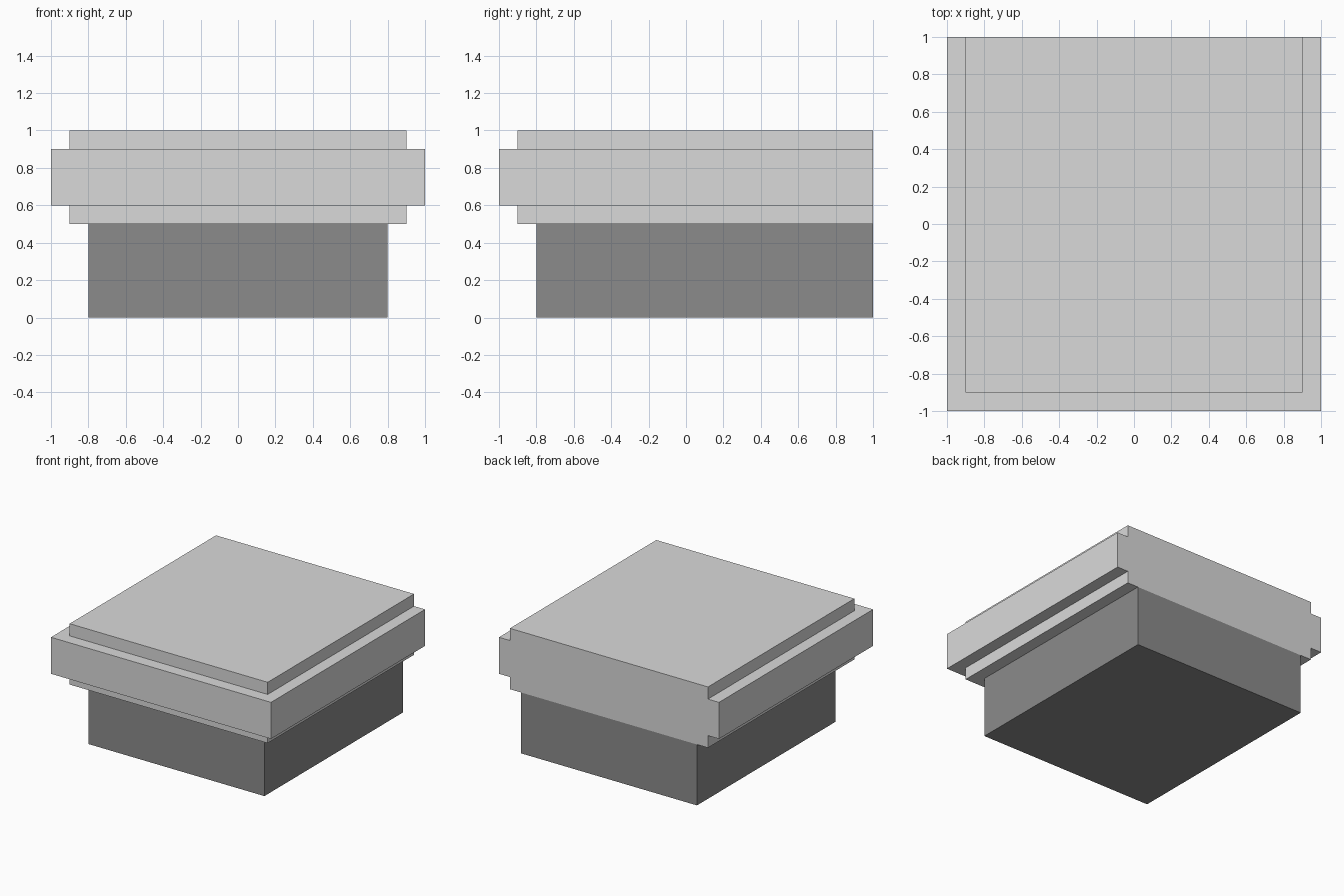
import bpy
import bmesh

if "Cube" in bpy.data.objects:
    bpy.data.objects.remove(bpy.data.objects["Cube"])

BACK = 1.0  # every layer is flush with this plane at the back


def material(name, value):
    m = bpy.data.materials.new(name)
    m.diffuse_color = (value, value, value, 1.0)
    m.use_nodes = True
    m.node_tree.nodes["Principled BSDF"].inputs["Base Color"].default_value = m.diffuse_color
    return m


def loft(name, steps, mat, cap_top=True):
    """Stack rectangular rings given as (half width, height); back stays flush."""
    bm = bmesh.new()
    rings = []
    for w, z in steps:
        rings.append([bm.verts.new(p) for p in
                      ((-w, -w, z), (w, -w, z), (w, BACK, z), (-w, BACK, z))])
    for (w0, z0), (w1, z1), a, b in zip(steps, steps[1:], rings, rings[1:]):
        for i in range(4):
            if i == 2 and z0 == z1:
                continue  # flat ledges have no width along the flush back
            j = (i + 1) % 4
            bm.faces.new((a[i], a[j], b[j], b[i]))
    bm.faces.new(rings[0][::-1])
    if cap_top:
        bm.faces.new(rings[-1])
    # join the back strips into one outline face
    back = [f for f in bm.faces if all(abs(v.co.y - BACK) < 1e-6 for v in f.verts)]
    if len(back) > 1:
        edges = [v for f in back for v in f.verts]
        outline = ([r[2] for r in rings] + [r[3] for r in reversed(rings)])
        bmesh.ops.delete(bm, geom=back, context='FACES_ONLY')
        bm.faces.new(outline)
    bmesh.ops.recalc_face_normals(bm, faces=bm.faces[:])
    me = bpy.data.meshes.new(name)
    bm.to_mesh(me)
    bm.free()
    me.materials.append(mat)
    ob = bpy.data.objects.new(name, me)
    bpy.context.collection.objects.link(ob)
    return ob


light = material("light_grey", 0.70)
dark = material("dark_grey", 0.26)

# Recessed lower block
loft("base_block", [(0.8, 0.0), (0.8, 0.5)], dark, cap_top=False)

# Stepped cap: lower lip, wide band, upper lip
loft("stepped_cap", [(0.9, 0.5), (0.9, 0.6), (1.0, 0.6),
                     (1.0, 0.9), (0.9, 0.9), (0.9, 1.0)], light)
